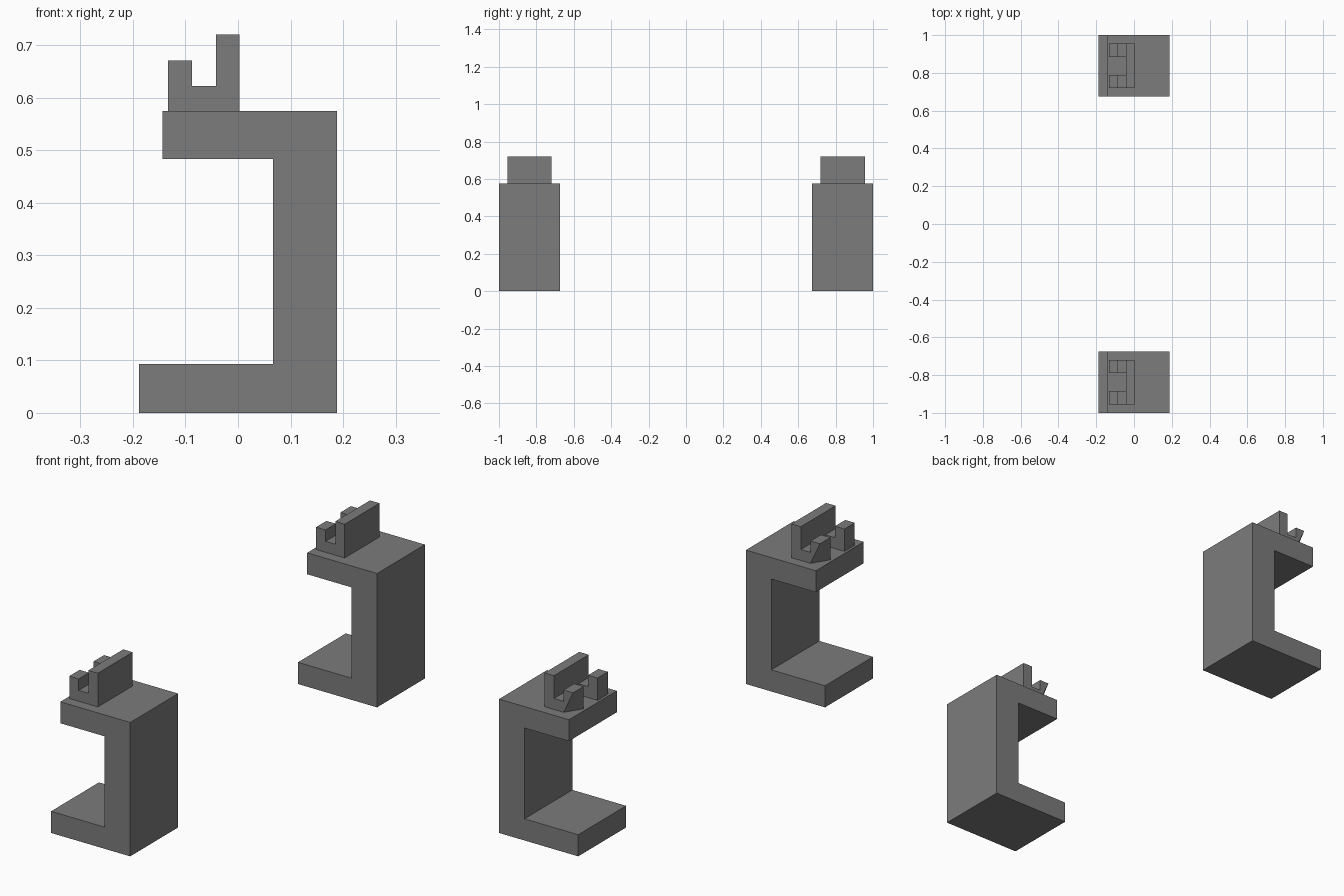
import bpy, bmesh

if "Cube" in bpy.data.objects:
    bpy.data.objects.remove(bpy.data.objects["Cube"])

# Dark grey finish shared by all parts
dark = bpy.data.materials.new("dark_grey")
dark.diffuse_color = (0.2, 0.2, 0.2, 1)
dark.use_nodes = True
dark.node_tree.nodes["Principled BSDF"].inputs["Base Color"].default_value = dark.diffuse_color


def extrude_profile(bm, profile, y0, y1):
    """Add a solid whose x-z profile runs from y0 to y1."""
    front = [bm.verts.new((x, y0, z)) for x, z in profile]
    back = [bm.verts.new((x, y1, z)) for x, z in profile]
    bm.faces.new(front)
    bm.faces.new(back[::-1])
    n = len(profile)
    for i in range(n):
        j = (i + 1) % n
        bm.faces.new((front[j], front[i], back[i], back[j]))
    return front, back


def finish(bm, name):
    bmesh.ops.recalc_face_normals(bm, faces=bm.faces)
    mesh = bpy.data.meshes.new(name)
    bm.to_mesh(mesh)
    bm.free()
    mesh.materials.append(dark)
    obj = bpy.data.objects.new(name, mesh)
    bpy.context.collection.objects.link(obj)
    return obj


BRACKET = [(-0.188, 0), (0.188, 0), (0.188, 0.575), (-0.144, 0.575),
           (-0.144, 0.483), (0.067, 0.483), (0.067, 0.093), (-0.188, 0.093)]
WALL = [(-0.042, 0.575), (0.003, 0.575), (0.003, 0.72), (-0.042, 0.72)]
HOOK = [(-0.133, 0.575), (-0.042, 0.575), (-0.042, 0.622),
        (-0.088, 0.622), (-0.088, 0.671), (-0.133, 0.671)]

# Two identical clamps, one a shifted copy of the other
for side, shift in (("front", -1.675), ("back", 0.0)):
    # C-shaped body
    bm = bmesh.new()
    extrude_profile(bm, BRACKET, 0.675 + shift, 1.0 + shift)
    finish(bm, side + "_bracket")

    # Tall wall on top
    bm = bmesh.new()
    extrude_profile(bm, WALL, 0.72 + shift, 0.956 + shift)
    finish(bm, side + "_top_wall")

    # Two L-shaped hooks; the rear one is undercut at its outer bottom corner
    bm = bmesh.new()
    extrude_profile(bm, HOOK, 0.72 + shift, 0.79 + shift)
    _, rear = extrude_profile(bm, HOOK, 0.885 + shift, 0.956 + shift)
    rear[0].co.x = -0.088
    finish(bm, side + "_hooks")
